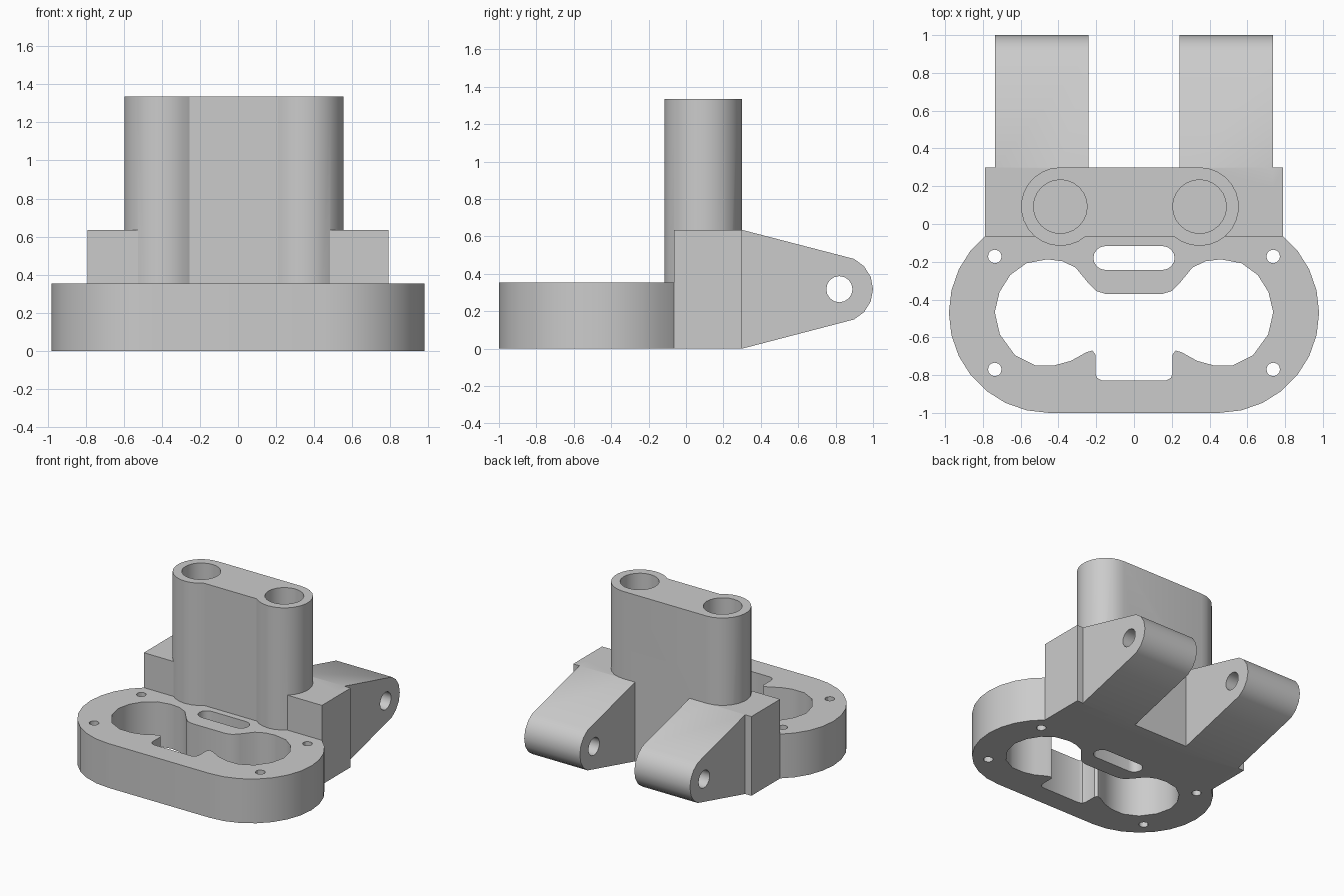
import bpy, bmesh, math
from mathutils import Vector

if "Cube" in bpy.data.objects:
    bpy.data.objects.remove(bpy.data.objects["Cube"])

grey = bpy.data.materials.new("plain grey")
grey.diffuse_color = (0.6, 0.6, 0.6, 1)
grey.use_nodes = True
grey.node_tree.nodes["Principled BSDF"].inputs["Base Color"].default_value = grey.diffuse_color


def prism(name, outline, lo, hi, axis="z"):
    """Extrude a 2D outline along z (outline is x, y) or along x (outline is y, z)."""
    place = (lambda a, b, t: (a, b, t)) if axis == "z" else (lambda a, b, t: (t, a, b))
    bm = bmesh.new()
    face = bm.faces.new([bm.verts.new(place(a, b, lo)) for a, b in outline])
    ext = bmesh.ops.extrude_face_region(bm, geom=[face])
    verts = [g for g in ext["geom"] if isinstance(g, bmesh.types.BMVert)]
    bmesh.ops.translate(bm, vec=Vector(place(0, 0, hi - lo)), verts=verts)
    bmesh.ops.recalc_face_normals(bm, faces=bm.faces)
    mesh = bpy.data.meshes.new(name)
    bm.to_mesh(mesh)
    bm.free()
    mesh.materials.append(grey)
    obj = bpy.data.objects.new(name, mesh)
    bpy.context.collection.objects.link(obj)
    return obj


def arc(cx, cy, r, start, end, n):
    steps = [math.radians(start + (end - start) * i / n) for i in range(n + 1)]
    return [(cx + r * math.cos(t), cy + r * math.sin(t)) for t in steps]


def circle(cx, cy, r, n):
    return arc(cx, cy, r, 0, 360, n)[:-1]


def stadium(x0, x1, cy, r, n):
    return arc(x1, cy, r, -90, 90, n) + arc(x0, cy, r, 90, 270, n)


def combine(target, other, operation):
    mod = target.modifiers.new(operation.lower(), "BOOLEAN")
    mod.operation, mod.object, mod.solver = operation, other, "EXACT"
    bpy.ops.object.select_all(action="DESELECT")
    bpy.context.view_layer.objects.active = target
    target.select_set(True)
    bpy.ops.object.modifier_apply(modifier=mod.name)
    bpy.data.objects.remove(other)


# Rounded base plate joined to the cross block
body = prism("bracket_body", stadium(-0.45, 0.45, -0.47, 0.53, 14), 0, 0.355)
block = prism("cross_block", [(-0.79, -0.065), (0.79, -0.065), (0.79, 0.3), (-0.79, 0.3)], 0, 0.635)
combine(body, block, "UNION")

# Tower: two round columns with a flat web between them
left, right, cy, r = -0.39, 0.347, 0.092, 0.208
a = math.degrees(math.asin((cy + 0.065) / r))
tower_outline = arc(right, cy, r, -180 + a, 90, 16) + arc(left, cy, r, 90, 360 - a, 16)
combine(body, prism("tower", tower_outline, 0.2, 1.335), "UNION")

# Tapered lugs with rounded ends at the back
for side in (-1, 1):
    lo, hi = sorted((side * 0.242, side * 0.735))
    profile = [(0.2, 0), (0.3, 0)] + arc(0.82, 0.318, 0.18, -64, 64, 6) + [(0.3, 0.635), (0.2, 0.635)]
    combine(body, prism("lug", profile, lo, hi, "x"), "UNION")

# Cross pin hole through both lugs
combine(body, prism("pin_cutter", circle(0.82, 0.318, 0.07, 16), -1, 1, "x"), "DIFFERENCE")

# Blind bores in the tower
for x in (left, right):
    combine(body, prism("bore_cutter", circle(x, cy, 0.142, 24), 0.3, 1.5), "DIFFERENCE")

# Twin-lobed opening with a square notch, mirrored from its right half
half = [(0.15, -0.37), (0.2, -0.355), (0.24, -0.315), (0.31, -0.23), (0.38, -0.197), (0.46, -0.187),
        (0.57, -0.208), (0.655, -0.27), (0.712, -0.36), (0.737, -0.467), (0.71, -0.585), (0.63, -0.695),
        (0.525, -0.748), (0.42, -0.748), (0.335, -0.725), (0.25, -0.678), (0.22, -0.67), (0.205, -0.69),
        (0.205, -0.79), (0.195, -0.815), (0.17, -0.828)]
opening = half + [(-x, y) for x, y in reversed(half)]
combine(body, prism("opening_cutter", opening, -0.2, 0.5), "DIFFERENCE")

# Slot behind the opening
combine(body, prism("slot_cutter", stadium(-0.152, 0.152, -0.18, 0.063, 8), -0.2, 0.5), "DIFFERENCE")

# Four screw holes
for x in (-0.737, 0.737):
    for y in (-0.172, -0.77):
        combine(body, prism("screw_cutter", circle(x, y, 0.036, 12), -0.2, 0.5), "DIFFERENCE")

bpy.ops.object.shade_smooth_by_angle(angle=math.radians(30))
